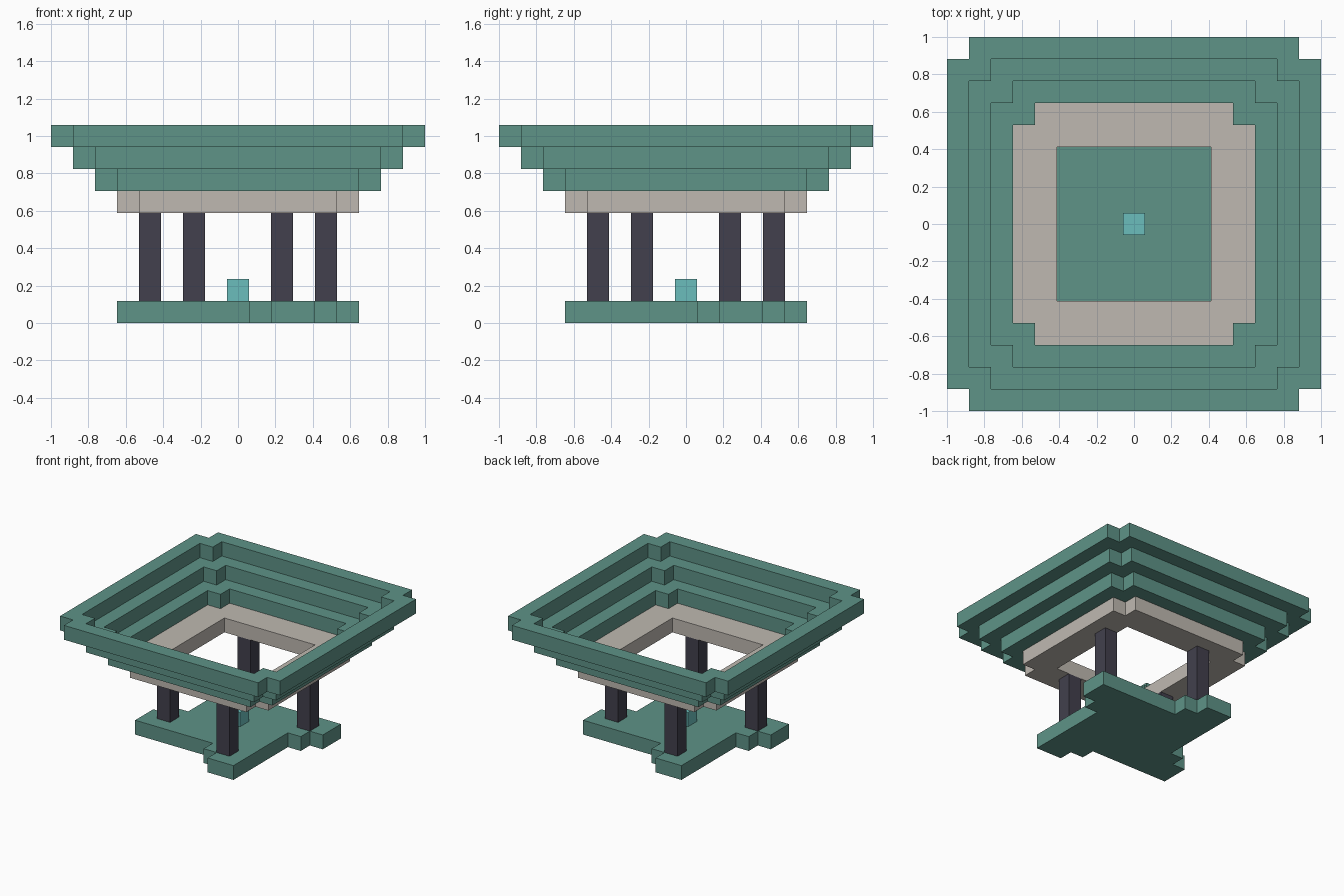
import bpy
import bmesh

cube = bpy.data.objects.get("Cube")
if cube:
    bpy.data.objects.remove(cube, do_unlink=True)

U = 2 / 17  # one block; all sizes below are in blocks


def material(name, rgb):
    mat = bpy.data.materials.new(name)
    mat.use_nodes = True
    mat.diffuse_color = (*rgb, 1)
    mat.node_tree.nodes["Principled BSDF"].inputs["Base Color"].default_value = (*rgb, 1)
    return mat


green = material("sea green", (0.112, 0.292, 0.243))
beige = material("warm stone", (0.521, 0.485, 0.440))
dark = material("dark slate", (0.054, 0.051, 0.074))
cyan = material("bright cyan", (0.147, 0.515, 0.503))


def four_turns(points):
    """Repeat a run of points through four quarter turns."""
    loop = []
    for _ in range(4):
        loop += points
        points = [(-y, x) for x, y in points]
    return loop


def notched_square(half, notch):
    """Square outline with a square bite out of each corner."""
    inner = half - notch
    return four_turns([(half, -inner), (half, inner), (inner, inner)])


def finish(name, bm, mat):
    bmesh.ops.remove_doubles(bm, verts=bm.verts, dist=0.0001)
    bmesh.ops.recalc_face_normals(bm, faces=bm.faces)
    mesh = bpy.data.meshes.new(name)
    bm.to_mesh(mesh)
    bm.free()
    mesh.materials.append(mat)
    obj = bpy.data.objects.new(name, mesh)
    bpy.context.collection.objects.link(obj)
    return obj


def slab(name, loop, z, height, mat):
    """Solid prism on an outline."""
    bm = bmesh.new()
    face = bm.faces.new([bm.verts.new((x * U, y * U, z * U)) for x, y in loop])
    top = bmesh.ops.extrude_face_region(bm, geom=[face], use_keep_orig=True)["geom"]
    verts = [v for v in top if isinstance(v, bmesh.types.BMVert)]
    bmesh.ops.translate(bm, verts=verts, vec=(0, 0, height * U))
    return finish(name, bm, mat)


def ring(name, outer, inner, z, mat):
    """Frame one block high between two outlines of equal point count."""
    bm = bmesh.new()
    section = [(outer, z), (outer, z + 1), (inner, z + 1), (inner, z)]
    rows = [[bm.verts.new((x * U, y * U, h * U)) for x, y in loop] for loop, h in section]
    count = len(outer)
    for r in range(4):
        a, b = rows[r], rows[(r + 1) % 4]
        for i in range(count):
            j = (i + 1) % count
            bm.faces.new((a[i], a[j], b[j], b[i]))
    return finish(name, bm, mat)


# Pinwheel-shaped floor
slab("floor", four_turns([(3.5, -5.5), (3.5, 0.5), (4.5, 0.5), (4.5, 1.5), (5.5, 1.5)]),
     0, 1, green)

# Four pillars, turned around the centre
for i, (x, y) in enumerate(four_turns([(4, 2)])):
    pillar = slab(f"pillar_{i + 1}", notched_square(0.5, 0)[1::3], 1, 4, dark)
    pillar.location = (x * U, y * U, 0)

# Small block in the middle of the floor
slab("centre_block", notched_square(0.5, 0)[1::3], 1, 1, cyan)

# Stone frame with a square opening
ring("stone_frame", notched_square(5.5, 1), notched_square(3.5, 0), 5, beige)

# Widening roof tiers
for i in range(3):
    ring(f"roof_tier_{i + 1}", notched_square(6.5 + i, 1), notched_square(5.5 + i, 1),
         6 + i, green)
